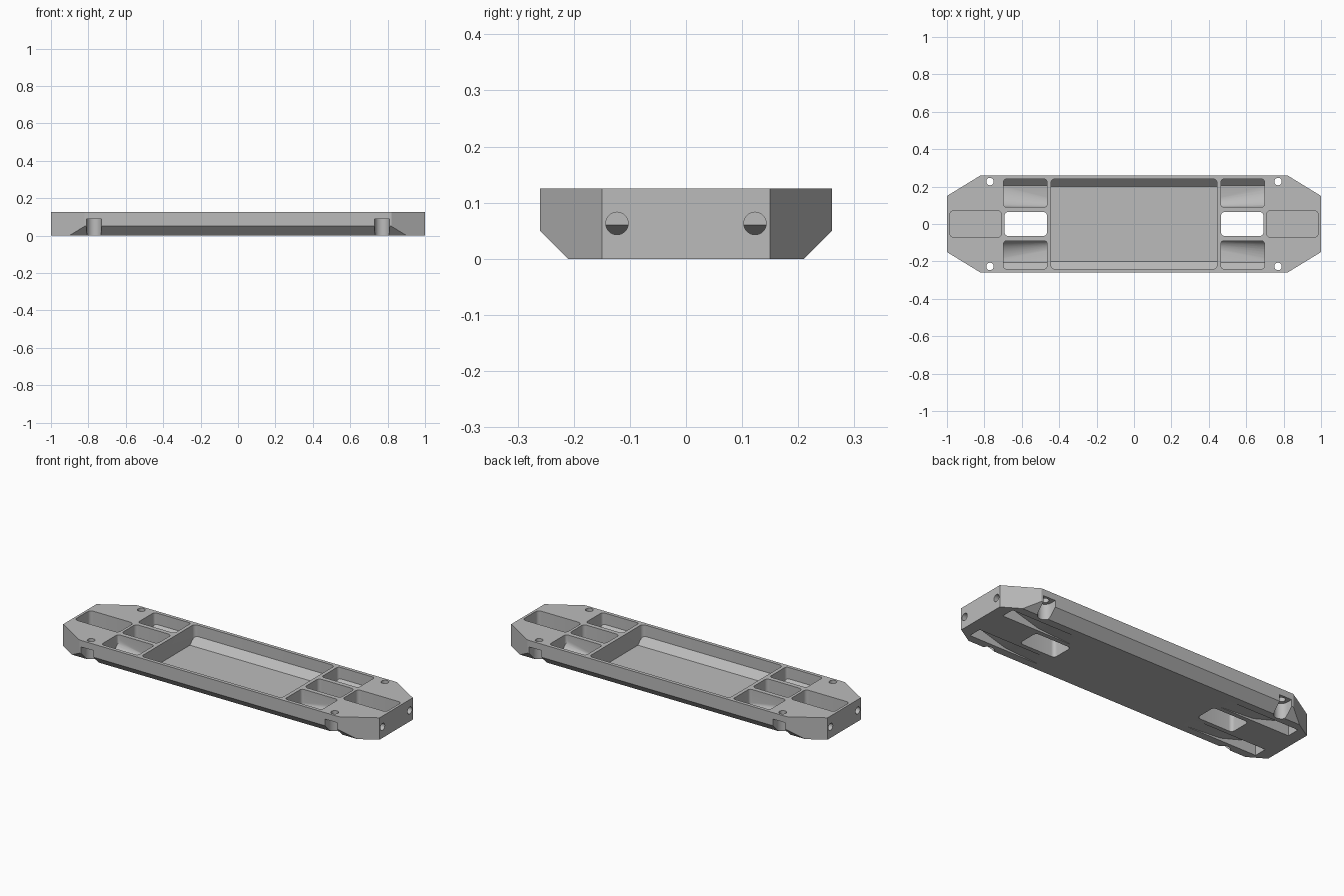
import bpy, bmesh, math
from mathutils import Vector

if "Cube" in bpy.data.objects:
    bpy.data.objects.remove(bpy.data.objects["Cube"], do_unlink=True)

H = 0.125      # body height
WALL = 0.02    # shell thickness

gray = bpy.data.materials.new("plain_gray")
gray.use_nodes = True
gray.diffuse_color = (0.5, 0.5, 0.5, 1)
gray.node_tree.nodes["Principled BSDF"].inputs["Base Color"].default_value = (0.5, 0.5, 0.5, 1)


def loft(name, start, end):
    """Closed solid between two matching 3D outlines."""
    bm = bmesh.new()
    a = [bm.verts.new(p) for p in start]
    b = [bm.verts.new(p) for p in end]
    bm.faces.new(a)
    bm.faces.new(b[::-1])
    for i in range(len(a)):
        j = (i + 1) % len(a)
        bm.faces.new((a[i], b[i], b[j], a[j]))
    bmesh.ops.recalc_face_normals(bm, faces=bm.faces)
    mesh = bpy.data.meshes.new(name)
    bm.to_mesh(mesh)
    bm.free()
    obj = bpy.data.objects.new(name, mesh)
    bpy.context.collection.objects.link(obj)
    mesh.materials.append(gray)
    return obj


def prism_z(name, outline, z0, z1):
    return loft(name, [(x, y, z0) for x, y in outline], [(x, y, z1) for x, y in outline])


def prism_x(name, outline, x0, x1):
    return loft(name, [(x0, y, z) for y, z in outline], [(x1, y, z) for y, z in outline])


def circle(cx, cy, r, n=32):
    return [(cx + r * math.cos(math.tau * i / n), cy + r * math.sin(math.tau * i / n))
            for i in range(n)]


def rounded(x0, x1, y0, y1, r=0.02, n=6):
    """Rectangle outline with rounded corners."""
    pts = []
    centres = [(x1 - r, y1 - r), (x0 + r, y1 - r), (x0 + r, y0 + r), (x1 - r, y0 + r)]
    for k, (cx, cy) in enumerate(centres):
        for i in range(n + 1):
            a = math.pi / 2 * (k + i / n)
            pts.append((cx + r * math.cos(a), cy + r * math.sin(a)))
    return pts


def combine(target, tool, operation="DIFFERENCE"):
    """Apply a boolean and remove its tool."""
    mod = target.modifiers.new("cut", "BOOLEAN")
    mod.operation = operation
    mod.solver = "EXACT"
    mod.object = tool
    bpy.context.view_layer.update()
    graph = bpy.context.evaluated_depsgraph_get()
    mesh = bpy.data.meshes.new_from_object(target.evaluated_get(graph))
    target.modifiers.clear()
    target.data = mesh
    bpy.data.objects.remove(tool, do_unlink=True)


# Body: octagonal plan, long lower edges chamfered
plan = [(1, 0.15), (0.82, 0.26), (-0.82, 0.26), (-1, 0.15),
        (-1, -0.15), (-0.82, -0.26), (0.82, -0.26), (1, -0.15)]
body = prism_z("tray_body", plan, 0, H)
section = [(-0.21, 0), (0.21, 0), (0.26, 0.05), (0.3, 0.09), (0.3, 0.2),
           (-0.3, 0.2), (-0.3, 0.09), (-0.26, 0.05)]
combine(body, prism_x("chamfer", section, -1.1, 1.1), "INTERSECT")

# Large central tray with sloped long sides
tray = prism_z("tray_cut", rounded(-0.444, 0.444, -0.24, 0.24), WALL, 0.2)
inner = [(-0.20, 0), (-0.20, WALL), (-0.26, 0.08), (-0.26, 0.3),
         (0.26, 0.3), (0.26, 0.08), (0.20, WALL), (0.20, 0)]
combine(tray, prism_x("tray_slope", inner, -0.5, 0.5), "INTERSECT")
combine(body, tray)


def well_section(x, sx, sy, foot, crest, n=10):
    """Well outline with a concave scoop that climbs to the inner wall."""
    pts = [(0.07, 0.3), (0.26, 0.3), (0.26, 0.08), (0.205, 0.025)]
    for i in range(n + 1):
        a = math.pi / 2 * i / n
        pts.append((foot - (foot - 0.09) * math.sin(a),
                    crest - (crest - WALL) * math.cos(a)))
    pts.append((0.07, crest))
    return [(sx * x, sy * y, z) for y, z in pts]


def span(s, a, b):
    return min(s * a, s * b), max(s * a, s * b)


for sx in (-1, 1):
    # End pocket and through window
    combine(body, prism_z("end_pocket", rounded(*span(sx, 0.708, 0.985), -0.07, 0.07), 0.03, 0.2))
    combine(body, prism_z("window", rounded(*span(sx, 0.465, 0.692), -0.064, 0.064), -0.1, 0.2))
    for sy in (-1, 1):
        # Side well with a scooped ramp
        well = prism_z("well", rounded(*span(sx, 0.465, 0.697), *span(sy, 0.09, 0.24), 0.015), 0, 0.2)
        scoop = loft("scoop", well_section(0.46, sx, sy, 0.14, 0.045),
                     well_section(0.705, sx, sy, 0.20, 0.10))
        combine(well, scoop, "INTERSECT")
        combine(body, well)

        # Underside slot rising toward the end
        ramp = [(0.48, -0.05), (0.48, 0), (0.70, 0.014), (0.93, 0.08), (0.93, -0.05)]
        combine(body, loft("slot", [(sx * x, sy * 0.09, z) for x, z in ramp],
                           [(sx * x, sy * 0.165, z) for x, z in ramp]))

        # Hole in the end face
        combine(body, prism_x("end_hole", circle(sy * 0.123, 0.063, 0.02),
                              *span(sx, 0.86, 1.1)))

        # Screw hole with a recess open to the side
        cx, cy = sx * 0.77, sy * 0.227
        combine(body, prism_z("screw_hole", circle(cx, cy, 0.02), -0.1, 0.2))
        arc = [(cx + 0.039 * math.cos(math.pi * i / 16),
                cy - sy * 0.039 * math.sin(math.pi * i / 16)) for i in range(17)]
        recess = arc + [(cx - 0.039, sy * 0.4), (cx + 0.039, sy * 0.4)]
        combine(body, prism_z("screw_recess", recess, -0.1, 0.088))

# Smooth the round cuts, keep the edges sharp
for o in bpy.context.selected_objects:
    o.select_set(False)
body.select_set(True)
bpy.context.view_layer.objects.active = body
bpy.ops.object.shade_smooth_by_angle(angle=math.radians(28))
